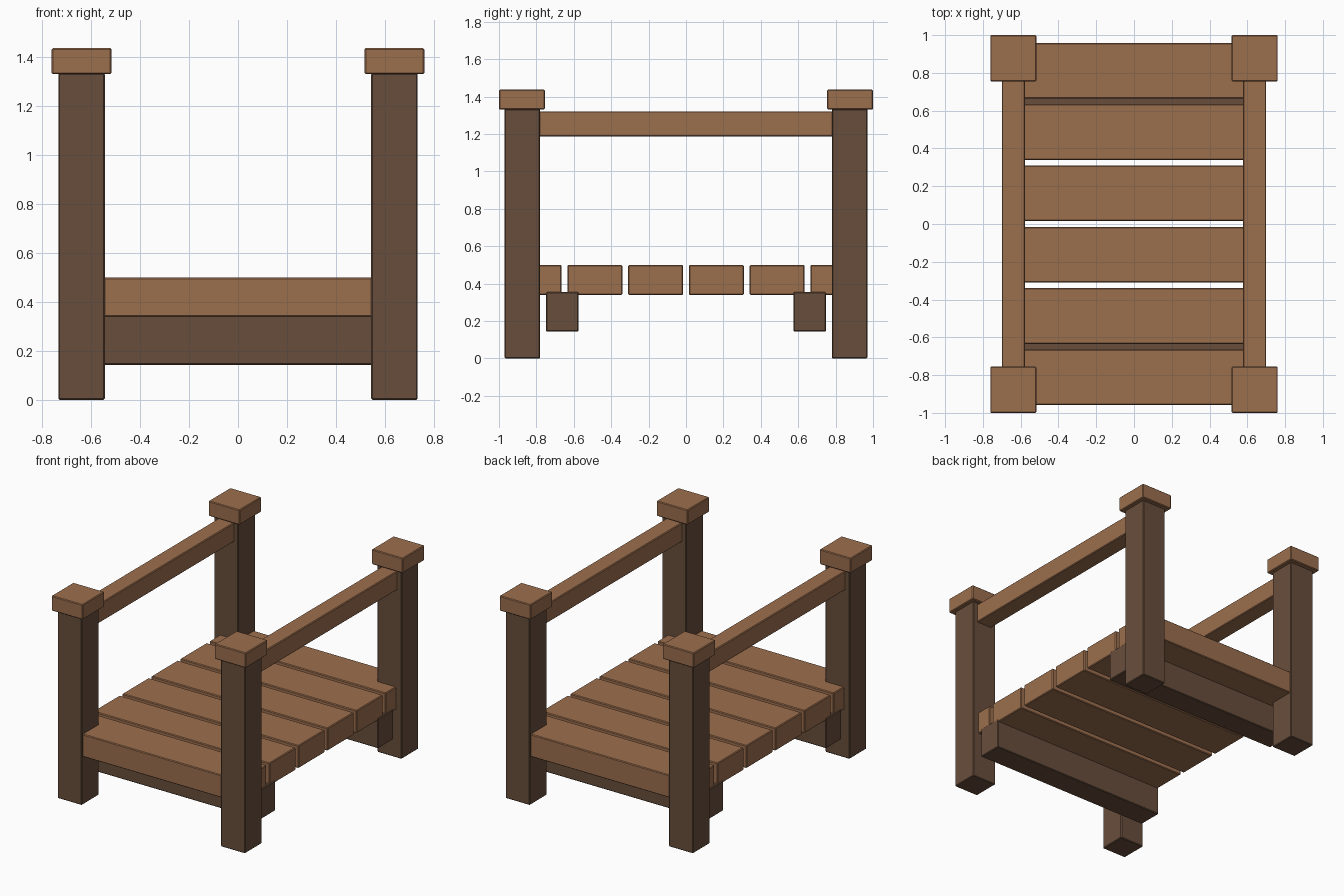
import bpy

if "Cube" in bpy.data.objects:
    bpy.data.objects.remove(bpy.data.objects["Cube"])


def material(name, color):
    m = bpy.data.materials.new(name)
    m.diffuse_color = (*color, 1)
    m.use_nodes = True
    m.node_tree.nodes["Principled BSDF"].inputs["Base Color"].default_value = m.diffuse_color
    return m


LIGHT = material("light_wood", (0.33, 0.156, 0.075))
DARK = material("dark_wood", (0.138, 0.076, 0.045))


def timber(name, center, size, mat):
    """A squared timber with a tiny chamfer on its edges."""
    bpy.ops.mesh.primitive_cube_add(size=1, location=center)
    ob = bpy.context.object
    ob.name = name
    ob.scale = size
    bpy.ops.object.transform_apply(location=False, rotation=False, scale=True)
    bevel = ob.modifiers.new("chamfer", 'BEVEL')
    bevel.width = 0.005
    bevel.segments = 1
    ob.data.materials.append(mat)
    return ob


# Corner posts with caps
for sx, side in ((-1, "left"), (1, "right")):
    for sy, end in ((-1, "front"), (1, "back")):
        timber(f"{end}_{side}_post", (sx * 0.639, sy * 0.875, 0.667),
               (0.19, 0.19, 1.334), DARK)
        timber(f"{end}_{side}_post_cap", (sx * 0.639, sy * 0.8775, 1.384),
               (0.244, 0.245, 0.106), LIGHT)
    # Hand rail running through both posts
    timber(f"{side}_hand_rail", (sx * 0.639, 0, 1.254),
           (0.122, 1.936, 0.134), LIGHT)

# Cross beams under the deck
for sy, end in ((-1, "front"), (1, "back")):
    timber(f"{end}_cross_beam", (0, sy * 0.661, 0.249),
           (1.39, 0.173, 0.212), DARK)

# Deck planks
for i in range(6):
    timber(f"deck_plank_{i + 1}", (0, (i - 2.5) * 0.3247, 0.419),
           (1.38, 0.294, 0.16), LIGHT)
